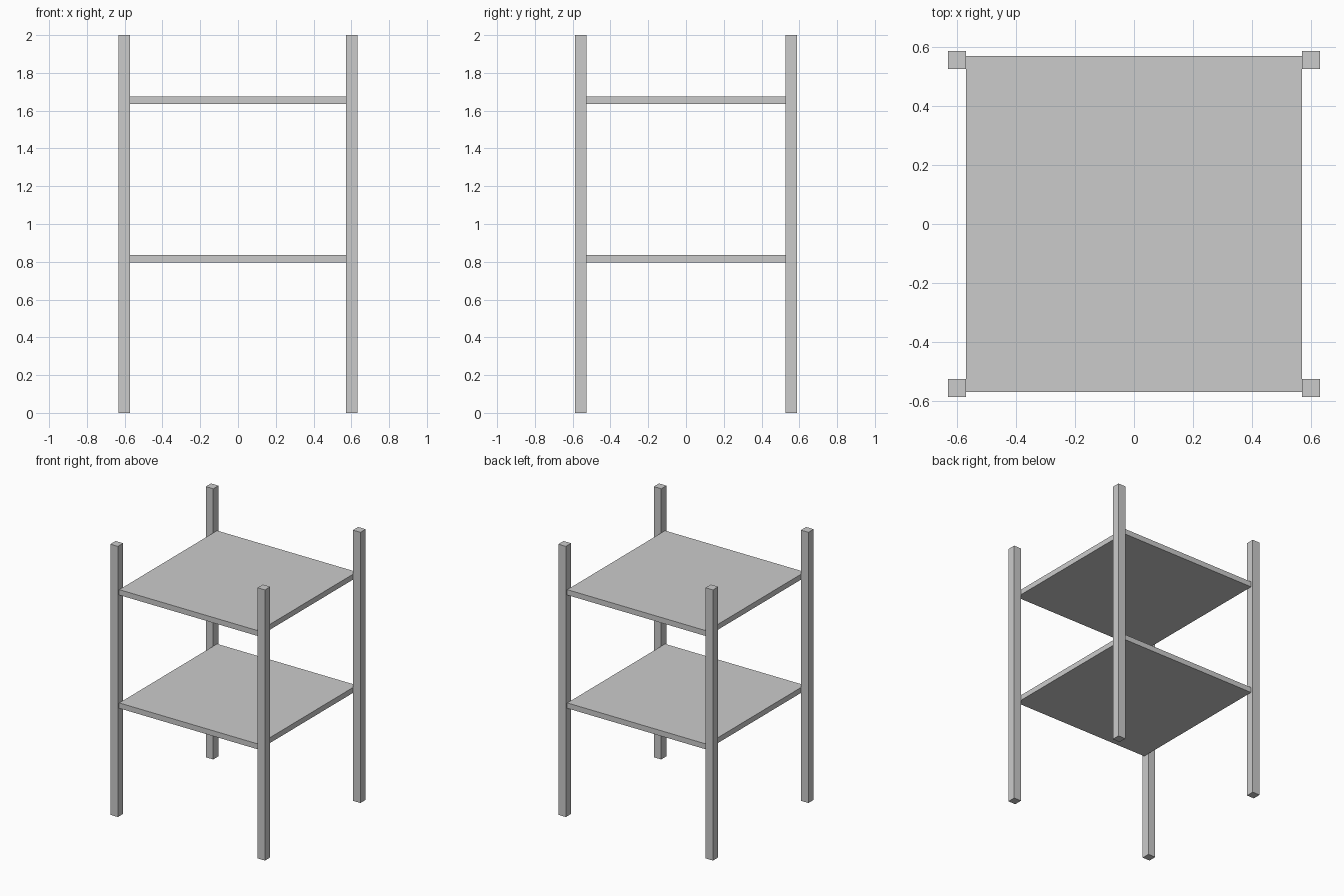
import bpy

if "Cube" in bpy.data.objects:
    bpy.data.objects.remove(bpy.data.objects["Cube"])


def box(name, size, centre):
    bpy.ops.mesh.primitive_cube_add(size=1, location=centre)
    obj = bpy.context.object
    obj.name = name
    obj.scale = size
    bpy.ops.object.transform_apply(location=False, rotation=False, scale=True)
    return obj


SHELF = 1.142      # side of the square shelves
THICK = 0.04       # shelf thickness
POST = 0.061       # post width
HEIGHT = 2.0

# Four corner posts, touching the left and right shelf edges
for side, sx in (("left", -1), ("right", 1)):
    for end, sy in (("front", -1), ("back", 1)):
        box(f"{end}_{side}_post", (POST, POST, HEIGHT),
            (sx * (SHELF + POST) / 2, sy * 0.557, HEIGHT / 2))

# Two shelves
for name, top in (("lower_shelf", 0.837), ("upper_shelf", 1.674)):
    box(name, (SHELF, SHELF, THICK), (0, 0, top - THICK / 2))
